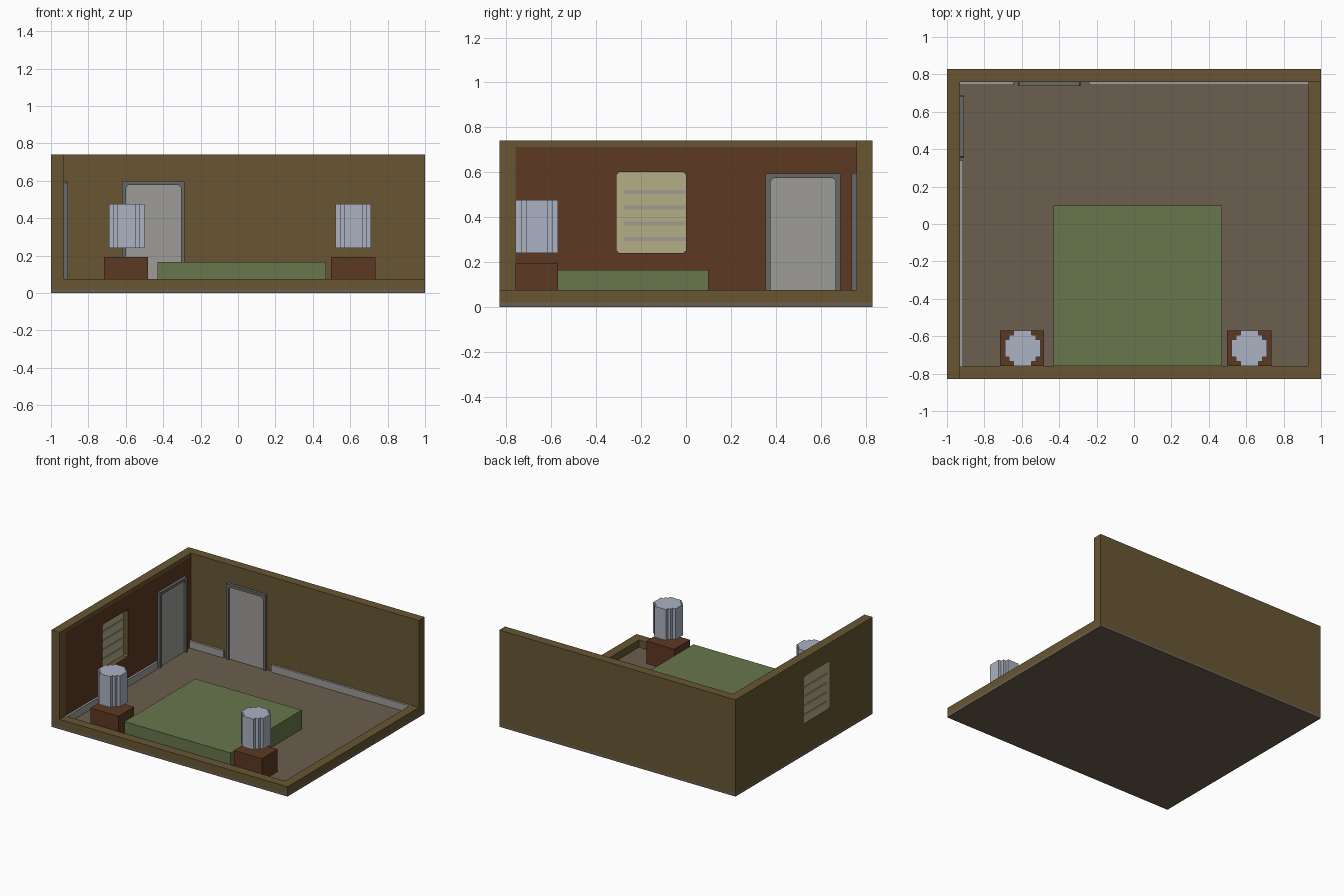
import bpy, bmesh, math
from mathutils import Vector

cube = bpy.data.objects.get("Cube")
if cube:
    bpy.data.objects.remove(cube, do_unlink=True)


def material(name, r, g, b):
    """Flat material from 0-255 display values."""
    lin = [((c / 255 + 0.055) / 1.055) ** 2.4 for c in (r, g, b)] + [1.0]
    m = bpy.data.materials.new(name)
    m.use_nodes = True
    m.diffuse_color = lin
    bsdf = m.node_tree.nodes["Principled BSDF"]
    bsdf.inputs["Base Color"].default_value = lin
    bsdf.inputs["Roughness"].default_value = 0.9
    return m


WALL = material("olive_brown", 104, 86, 51)
FLOOR = material("taupe", 107, 94, 78)
RED = material("red_brown", 93, 56, 35)
GREEN = material("moss_green", 103, 118, 76)
LAMP = material("pale_blue", 171, 178, 194)
TRIM = material("light_grey", 157, 156, 153)
FRAME = material("dark_grey", 105, 104, 103)
PANE = material("pale_yellow", 180, 175, 134)
SLAT = material("warm_grey", 160, 157, 143)


def prism(name, axis, pts, lo, hi, mat):
    """Extrude a 2D outline along an axis: x uses (y,z), y uses (x,z), z uses (x,y)."""
    place = {"x": lambda a, b, d: (d, a, b),
             "y": lambda a, b, d: (a, d, b),
             "z": lambda a, b, d: (a, b, d)}[axis]
    bm = bmesh.new()
    face = bm.faces.new([bm.verts.new(place(a, b, lo)) for a, b in pts])
    ext = bmesh.ops.extrude_face_region(bm, geom=[face])
    verts = [v for v in ext["geom"] if isinstance(v, bmesh.types.BMVert)]
    bmesh.ops.translate(bm, verts=verts, vec=Vector(place(0, 0, hi - lo)))
    bmesh.ops.recalc_face_normals(bm, faces=bm.faces)
    me = bpy.data.meshes.new(name)
    bm.to_mesh(me)
    bm.free()
    me.materials.append(mat)
    ob = bpy.data.objects.new(name, me)
    bpy.context.collection.objects.link(ob)
    return ob


def box(name, x, y, z, mat):
    pts = [(x[0], y[0]), (x[1], y[0]), (x[1], y[1]), (x[0], y[1])]
    return prism(name, "z", pts, z[0], z[1], mat)


def clipped(l, r, b, t, c):
    """Rectangle with four small cut corners."""
    return [(l + c, b), (r - c, b), (r, b + c), (r, t - c),
            (r - c, t), (l + c, t), (l, t - c), (l, b + c)]


# Room dimensions: outer half sizes, inner half sizes, heights
OX, OY, IX, IY = 1.0, 0.83, 0.93, 0.76
Z0, LOW, HIGH = 0.02, 0.075, 0.74

# Floor slab, low kerbs and tall back wall
box("floor", (-OX, OX), (-OY, OY), (0, Z0), FLOOR)
box("front_kerb", (-IX, OX), (-OY, -IY), (Z0, LOW), WALL)
box("side_kerb", (IX, OX), (-IY, IY), (Z0, LOW), WALL)
box("back_wall", (-IX, OX), (IY, OY), (Z0, HIGH), WALL)

# Tall side wall, inner face painted red below the top band
side = box("side_wall", (-OX, -IX), (-OY, OY), (Z0, HIGH), WALL)
side.data.materials.append(RED)
bm = bmesh.new()
bm.from_mesh(side.data)
for co, no in (((0, -IY, 0), (0, 1, 0)), ((0, IY, 0), (0, 1, 0)), ((0, 0, 0.712), (0, 0, 1))):
    bmesh.ops.bisect_plane(bm, geom=bm.verts[:] + bm.edges[:] + bm.faces[:],
                           plane_co=co, plane_no=no)
for f in bm.faces:
    c = f.calc_center_median()
    if f.normal.x > 0.9 and abs(c.y) < IY and c.z < 0.712:
        f.material_index = 1
bm.to_mesh(side.data)
bm.free()

# Window opening cut through the side wall
opening = clipped(-0.31, 0.0, 0.24, 0.60, 0.012)
cutter = prism("window_cutter", "x", opening, -1.1, -0.8, WALL)
cutter.hide_render = True
mod = side.modifiers.new("window_opening", "BOOLEAN")
mod.operation, mod.solver, mod.object = "DIFFERENCE", "EXACT", cutter
bpy.context.view_layer.objects.active = side
bpy.ops.object.modifier_apply(modifier=mod.name)
bpy.data.objects.remove(cutter, do_unlink=True)

# Window pane with slats on both faces
prism("window_pane", "x", opening, -0.997, -0.968, PANE)
for i in range(4):
    z = 0.302 + i * 0.07
    for label, x in (("inner", -0.968), ("outer", -1.0)):
        box(f"{label}_window_slat_{i + 1}", (x, x + 0.003), (-0.278, -0.001),
            (z - 0.009, z + 0.009), SLAT)


# Doors: a U-shaped frame around a recessed panel
def door(name, axis, l, r, top, wall, inward):
    t, c = 0.021, 0.014
    jamb = [(l, Z0), (l, top - 0.006), (l + 0.006, top), (r - 0.006, top), (r, top - 0.006),
            (r, Z0), (r - t, Z0), (r - t, top - t - c), (r - t - c, top - t),
            (l + t + c, top - t), (l + t, top - t - c), (l + t, Z0)]
    panel = [(l + 0.01, Z0), (r - 0.01, Z0), (r - 0.01, top - 0.01), (l + 0.01, top - 0.01)]
    prism(name + "_frame", axis, jamb, wall, wall + inward * 0.022, FRAME)
    prism(name + "_panel", axis, panel, wall, wall + inward * 0.007, TRIM)


door("back_door", "y", -0.62, -0.285, 0.598, IY, -1)
door("side_door", "x", 0.355, 0.688, 0.595, -IX, 1)

# Skirting boards
T = 0.016
box("back_skirting_short", (-IX, -0.645), (IY - T, IY), (Z0, LOW), TRIM)
box("back_skirting_long", (-0.24, IX), (IY - T, IY), (Z0, LOW), TRIM)
box("side_skirting", (-IX, -IX + T), (-IY, 0.34), (Z0, LOW), TRIM)

# Bed
box("bed", (-0.43, 0.47), (-IY, 0.10), (Z0, 0.165), GREEN)

# Nightstands, each with a stepped round lampshade hovering above
quarter = [(4, 2), (3, 2), (3, 3), (2, 3), (2, 4)]
half = quarter + [(-x, y) for x, y in reversed(quarter)]
shade = half + [(x, -y) for x, y in reversed(half)]
CELL = 0.0237
for label, nx, lx in (("right", -0.598, -0.596), ("left", 0.616, 0.617)):
    box(label + "_nightstand", (nx - 0.118, nx + 0.118), (-IY, -0.57), (Z0, 0.192), RED)
    outline = [(lx + a * CELL, -0.665 + b * CELL) for a, b in shade]
    prism(label + "_lampshade", "z", outline, 0.24, 0.476, LAMP)
